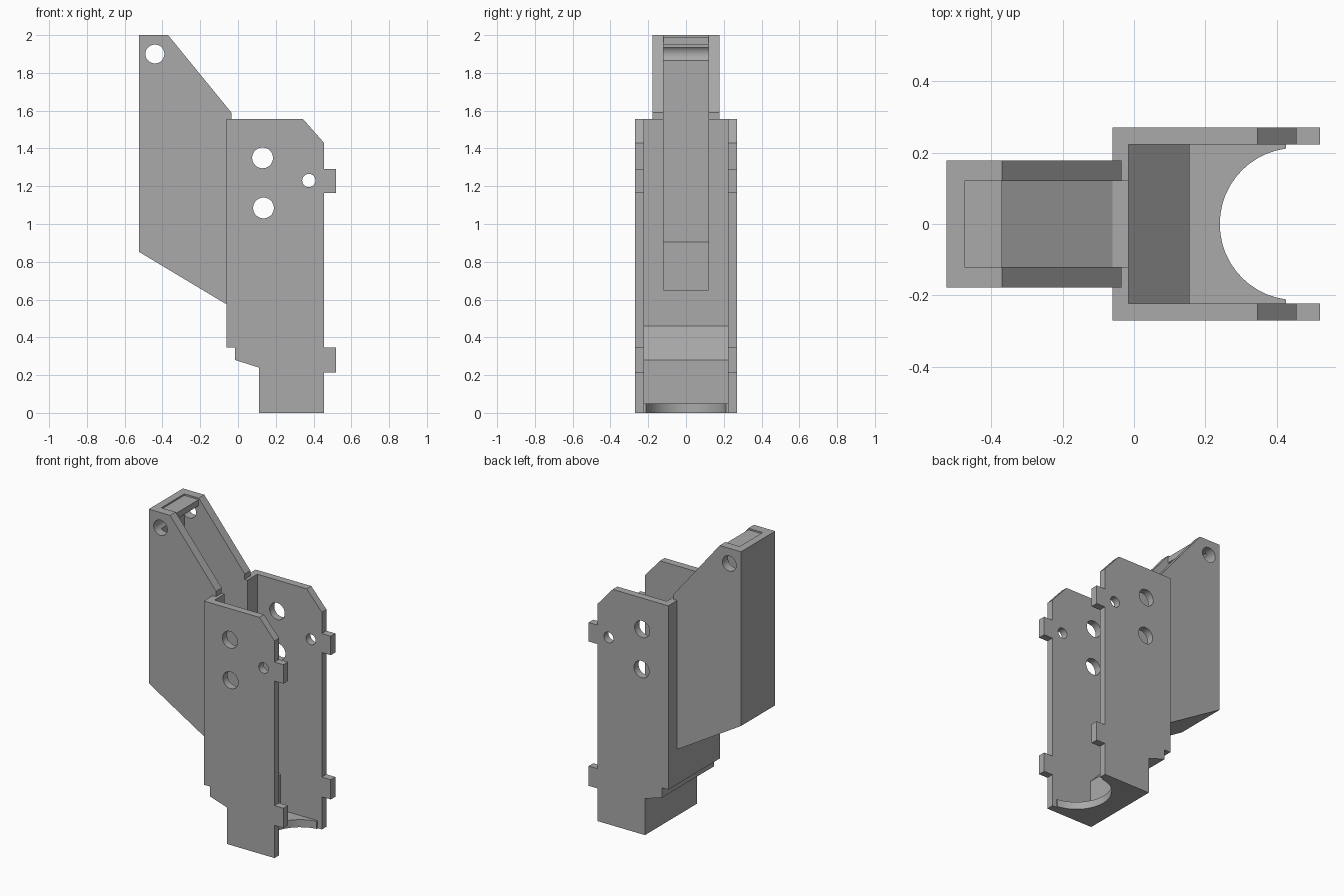
import bpy, bmesh, math
from mathutils import Matrix

cube = bpy.data.objects.get("Cube")
if cube:
    bpy.data.objects.remove(cube, do_unlink=True)

grey = bpy.data.materials.new("plain grey")
grey.use_nodes = True
grey.diffuse_color = (0.4, 0.4, 0.4, 1)
grey.node_tree.nodes["Principled BSDF"].inputs["Base Color"].default_value = (0.4, 0.4, 0.4, 1)


def make_object(name, bm):
    bmesh.ops.recalc_face_normals(bm, faces=bm.faces)
    mesh = bpy.data.meshes.new(name)
    bm.to_mesh(mesh)
    bm.free()
    mesh.materials.append(grey)
    obj = bpy.data.objects.new(name, mesh)
    bpy.context.collection.objects.link(obj)
    return obj


def prism(name, profile, y0, y1):
    """Extrude an x-z outline from y0 to y1."""
    bm = bmesh.new()
    face = bm.faces.new([bm.verts.new((x, y0, z)) for x, z in profile])
    out = bmesh.ops.extrude_face_region(bm, geom=[face])
    moved = [v for v in out["geom"] if isinstance(v, bmesh.types.BMVert)]
    bmesh.ops.translate(bm, verts=moved, vec=(0, y1 - y0, 0))
    return make_object(name, bm)


def drill(obj, x, z, radius, axis="Y"):
    """Cut a round hole through an object, along y or z."""
    bm = bmesh.new()
    turn = Matrix.Rotation(math.pi / 2, 4, "X") if axis == "Y" else Matrix()
    bmesh.ops.create_cone(bm, cap_ends=True, segments=48, radius1=radius,
                          radius2=radius, depth=1,
                          matrix=Matrix.Translation((x, 0, z)) @ turn)
    cutter = make_object("hole_cutter", bm)
    cutter.hide_render = True
    mod = obj.modifiers.new("hole", "BOOLEAN")
    mod.operation, mod.solver, mod.object = "DIFFERENCE", "EXACT", cutter
    graph = bpy.context.evaluated_depsgraph_get()
    cut = bpy.data.meshes.new_from_object(obj.evaluated_get(graph))
    obj.modifiers.clear()
    obj.data = cut
    bpy.data.objects.remove(cutter, do_unlink=True)


# Outlines shared by the left and right halves
plate = [(-.06, 1.555), (.345, 1.555), (.455, 1.43), (.455, 1.29), (.52, 1.29),
         (.52, 1.165), (.455, 1.165), (.455, .345), (.52, .345), (.52, .215),
         (.455, .215), (.455, 0), (.11, 0), (.11, .24), (-.015, .28),
         (-.015, .345), (-.06, .345)]
chute_side = [(-.525, 2), (-.37, 2), (-.035, 1.59), (-.035, .58), (-.07, .58), (-.525, .853)]
jamb = [(-.06, .65), (-.015, .65), (-.015, 1.555), (-.06, 1.555)]

for side, s in (("front", -1), ("back", 1)):
    # Tabbed side plate with three holes
    side_plate = prism(side + "_side_plate", plate, s * .222, s * .27)
    for x, z, r in ((.13, 1.35, .055), (.135, 1.085, .055), (.375, 1.23, .035)):
        drill(side_plate, x, z, r)
    # Chute wall with pivot hole
    wall = prism(side + "_chute_wall", chute_side, s * .12, s * .178)
    drill(wall, -.44, 1.9, .05)
    # Wall beside the chute opening
    prism(side + "_opening_jamb", jamb, s * .12, s * .222)

# Lower rear wall, inner ramp and floor with a round recess
base = prism("base_and_ramp",
             [(-.06, .65), (-.015, .65), (-.015, .46), (.155, .28), (.155, .05),
              (.425, .05), (.425, 0), (.11, 0), (.11, .24), (-.015, .28),
              (-.015, .345), (-.06, .345)], -.222, .222)
drill(base, .453, 0, .213, "Z")

# Chute rear wall and sloping floor
chute = prism("chute_back_and_floor",
              [(-.525, 2), (-.475, 2), (-.475, .905), (-.06, .65), (-.06, .58),
               (-.07, .58), (-.525, .853)], -.12, .12)
drill(chute, -.44, 1.9, .05)

# Small cover closing the top of the chute
prism("chute_top_cover", [(-.475, 1.95), (-.37, 1.95), (-.37, 1.99), (-.475, 1.99)], -.12, .12)

# Keep edges crisp while the round holes shade smoothly
for obj in bpy.context.collection.objects:
    if obj.type == "MESH" and grey.name in obj.data.materials:
        obj.select_set(True)
        bpy.context.view_layer.objects.active = obj
bpy.ops.object.shade_smooth_by_angle(angle=math.radians(30))
